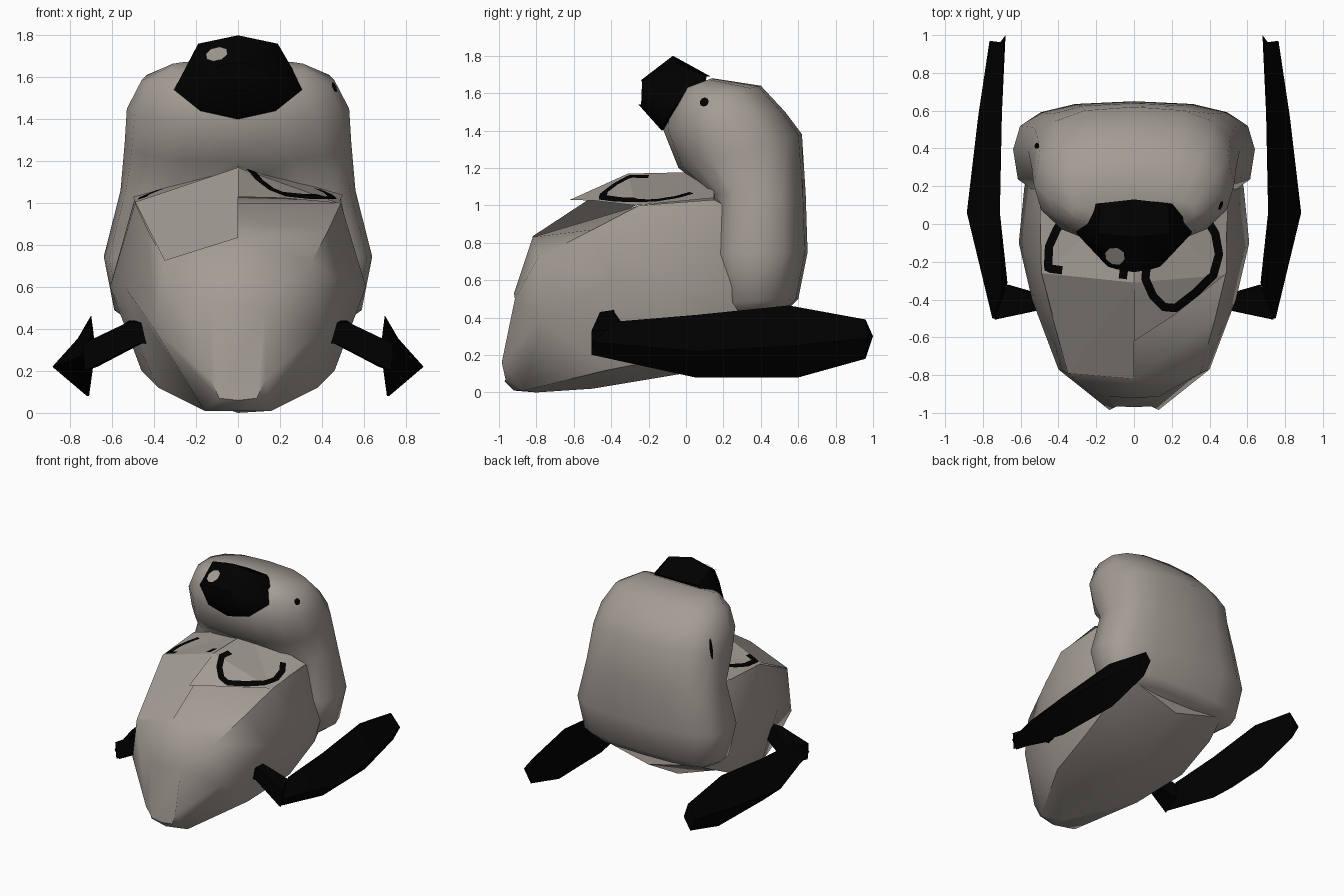
import bpy
import bmesh
import math
from mathutils import Vector
from mathutils.bvhtree import BVHTree

if "Cube" in bpy.data.objects:
    bpy.data.objects.remove(bpy.data.objects["Cube"], do_unlink=True)


def make_material(name, color):
    mat = bpy.data.materials.new(name)
    mat.use_nodes = True
    mat.diffuse_color = color
    mat.node_tree.nodes["Principled BSDF"].inputs["Base Color"].default_value = color
    return mat


GREY = make_material("warm grey", (0.37, 0.335, 0.3, 1))
BLACK = make_material("black", (0, 0, 0, 1))


def finish(name, bm, mat, angle=0, solid=True):
    """Turn a bmesh into a named object, smooth below the given angle."""
    if solid:
        bmesh.ops.recalc_face_normals(bm, faces=bm.faces)
    mesh = bpy.data.meshes.new(name)
    bm.to_mesh(mesh)
    bm.free()
    mesh.materials.append(mat)
    obj = bpy.data.objects.new(name, mesh)
    bpy.context.collection.objects.link(obj)
    if angle:
        bpy.ops.object.select_all(action="DESELECT")
        obj.select_set(True)
        bpy.context.view_layer.objects.active = obj
        bpy.ops.object.shade_smooth_by_angle(angle=math.radians(angle))
    return obj


def loft(rings):
    """Skin a row of closed rings and cap both ends."""
    bm = bmesh.new()
    rows = [[bm.verts.new(p) for p in ring] for ring in rings]
    count = len(rows[0])
    for a, b in zip(rows, rows[1:]):
        for i in range(count):
            j = (i + 1) % count
            bm.faces.new((a[i], a[j], b[j], b[i]))
    bm.faces.new(rows[0])
    bm.faces.new(rows[-1])
    bmesh.ops.recalc_face_normals(bm, faces=bm.faces)
    return bm


def mirrored(half):
    """Close a half section that runs from top centre to bottom centre."""
    return half + [(-x, y, z) for x, y, z in half[-2:0:-1]]


# Lower body: half sections from the snout to the rear
body_sections = [
    [(0, -.92, .53), (.13, -.915, .5), (.13, -.985, .16), (.09, -.965, .07), (0, -.97, .06)],
    [(0, -.82, .83), (.35, -.79, .72), (.4, -.77, .4), (.16, -.87, .01), (0, -.92, .01)],
    [(0, -.5, .925), (.43, -.5, .87), (.54, -.4, .6), (.38, -.42, .12), (0, -.8, 0)],
    [(0, -.25, 1), (.49, -.25, 1), (.61, -.1, .6), (.46, 0, .2), (0, -.5, .02)],
    [(0, .2, 1.05), (.49, .15, 1.03), (.58, .2, .56), (.47, .3, .35), (0, .1, .12)],
    [(0, .4, .9), (.4, .4, .9), (.47, .45, .6), (.42, .5, .45), (0, .48, .34)],
]
finish("lower_body", loft([mirrored(s) for s in body_sections]), GREY, 48)

# Curled upper body: front point, back point, half width and front roundness
hood_sections = [
    (.22, .41, .54, .44, .5, .5),
    (.19, .48, .6, .5, .59, .5),
    (.14, .74, .65, .75, .64, .5),
    (.14, 1.06, .64, 1.06, .56, .6),
    (-.04, 1.2, .62, 1.38, .54, .8),
    (-.12, 1.4, .53, 1.5, .53, .95),
    (-.1, 1.53, .4, 1.64, .46, .95),
    (-.02, 1.62, .14, 1.68, .33, .9),
]


def hood_ring(yf, zf, yb, zb, width, roundness, sides=16):
    ring = []
    for i in range(sides):
        a = math.tau * i / sides
        c, s = math.cos(a), math.sin(a)
        # Squared-off ellipse, with its own roundness at the front
        power = roundness if c > 0 else .75
        x = math.copysign(abs(s) ** power, s) * width
        t = .5 - .5 * math.copysign(abs(c) ** power, c)
        ring.append((x, yf + (yb - yf) * t, zf + (zb - zf) * t))
    return ring


bm = loft([hood_ring(*s) for s in hood_sections])
hood_tree = BVHTree.FromBMesh(bm)
finish("curled_upper_body", bm, GREY, 45)

# Faceted nose: half sections from the tip to the back
nose_sections = [
    [(0, -.24, 1.67), (.09, -.235, 1.66), (.14, -.225, 1.58), (.09, -.24, 1.54), (0, -.255, 1.54)],
    [(0, -.07, 1.8), (.19, -.05, 1.76), (.305, -.05, 1.54), (.18, -.12, 1.44), (0, -.13, 1.4)],
    [(0, .13, 1.69), (.18, .11, 1.69), (.3, .09, 1.57), (.16, 0, 1.46), (0, -.03, 1.45)],
]
bm = loft([mirrored(s) for s in nose_sections])
nose_tree = BVHTree.FromBMesh(bm)
finish("nose", bm, BLACK, 50)


def patch(name, tree, target, origin, radii, mat, sides=8):
    """Lay a thin oval plate on a surface, found along a ray."""
    origin, target = Vector(origin), Vector(target)
    hit, normal, _, _ = tree.ray_cast(origin, (target - origin).normalized())
    if hit is None:
        return
    up = (Vector((0, 0, 1)) - normal * normal.z).normalized()
    side = up.cross(normal)
    bm = bmesh.new()
    verts = []
    for i in range(sides):
        a = math.tau * i / sides
        verts.append(bm.verts.new(hit + normal * .007 + side * math.cos(a) * radii[0]
                                  + up * math.sin(a) * radii[1]))
    bm.faces.new(verts)
    finish(name, bm, mat, solid=False)


patch("nose_highlight", nose_tree, (-.1, -.1, 1.705), (-.11, -2, 1.71), (.055, .058), GREY)
patch("left_dot", hood_tree, (0, .1, 1.55), (2, .1, 1.55), (.026, .026), BLACK)
patch("right_slit", hood_tree, (0, .4, 1.38), (-2, .45, 1.38), (.016, .085), BLACK)

# Eye panels on the crown: an overhanging left lid, and a right one that
# meets a brow sloping down to the front of the collar
left_lid = [(0, -.62, 1.03), (.21, -.485, 1.025), (.48, -.27, 1), (.5, .15, 1.04),
            (0, .15, 1.18), (0, -.31, 1.17)]
right_lid = [(0, -.31, 1.17), (0, .15, 1.17), (-.5, .15, 1.03), (-.49, -.26, 1.005),
             (-.35, -.79, .725), (0, -.82, .835)]
lid_faces = {
    "left": (left_lid, [(0, 1, 5), (1, 2, 5), (2, 3, 4, 5)]),
    "right": (right_lid, [(3, 2, 1, 0), (4, 3, 0, 5)]),
}
lid_trees = {}
for side, (points, faces) in lid_faces.items():
    bm = bmesh.new()
    verts = [bm.verts.new(p) for p in points]
    for face in faces:
        bm.faces.new([verts[i] for i in face])
    bm.normal_update()
    for f in bm.faces:
        if f.normal.z < 0:
            f.normal_flip()
    bmesh.ops.triangulate(bm, faces=bm.faces)
    lid_trees[side] = BVHTree.FromBMesh(bm)
    finish(side + "_eye_panel", bm, GREY, solid=False)


def eye_line(name, tree, path, width=.044, steps=6):
    """Paint a thin ribbon along a path dropped onto a panel."""
    pts = []
    for a, b in zip(path, path[1:]):
        pts += [Vector(a).lerp(Vector(b), i / steps) for i in range(steps)]
    pts.append(Vector(path[-1]))
    bm = bmesh.new()
    rows = []
    for i, p in enumerate(pts):
        d = (pts[min(i + 1, len(pts) - 1)] - pts[max(i - 1, 0)]).normalized()
        n = Vector((-d.y, d.x)) * width / 2
        row = []
        for q in (p - n, p + n):
            hit = tree.ray_cast(Vector((q.x, q.y, 3)), Vector((0, 0, -1)))[0]
            if hit is not None:
                row.append(bm.verts.new(hit + Vector((0, 0, .007))))
        if len(row) == 2:
            rows.append(row)
    for a, b in zip(rows, rows[1:]):
        bm.faces.new((a[0], b[0], b[1], a[1]))
    finish(name, bm, BLACK, solid=False)


eye_line("left_eye_line", lid_trees["left"],
         [(.07, -.2), (.06, -.29), (.1, -.38), (.16, -.44), (.22, -.445),
          (.33, -.36), (.42, -.27), (.45, -.16), (.43, -.05), (.38, .03)])
eye_line("right_eye_line", lid_trees["right"],
         [(-.38, -.245), (-.455, -.235), (-.45, -.12), (-.41, -.03), (-.37, .03)])
eye_line("right_eye_corner", lid_trees["right"], [(-.06, -.29), (-.05, -.22)])

# Blade limbs: top, outer, bottom and inner corner of each section
blade_sections = [
    [(.7, -.36, .38), (.75, -.5, .27), (.71, -.5, .2), (.67, -.31, .27)],
    [(.71, .06, .415), (.885, .06, .22), (.72, .05, .08), (.73, .05, .25)],
    [(.7, .55, .465), (.825, .57, .25), (.71, .6, .08), (.7, .57, .27)],
    [(.69, .96, .39), (.765, .97, .29), (.71, .96, .18), (.68, 1, .3)],
]
arm_sections = [
    [(.46, -.46, .43), (.47, -.38, .44), (.42, -.37, .34), (.42, -.44, .33)],
    [(.53, -.46, .43), (.52, -.39, .44), (.46, -.38, .33), (.47, -.45, .33)],
    [(.74, -.505, .33), (.67, -.32, .34), (.67, -.32, .22), (.73, -.505, .2)],
]
for side, sign in (("left", 1), ("right", -1)):
    for part, sections in (("blade", blade_sections), ("arm", arm_sections)):
        rings = [[(x * sign, y, z) for x, y, z in ring] for ring in sections]
        finish(f"{side}_{part}", loft(rings), BLACK, 45)
